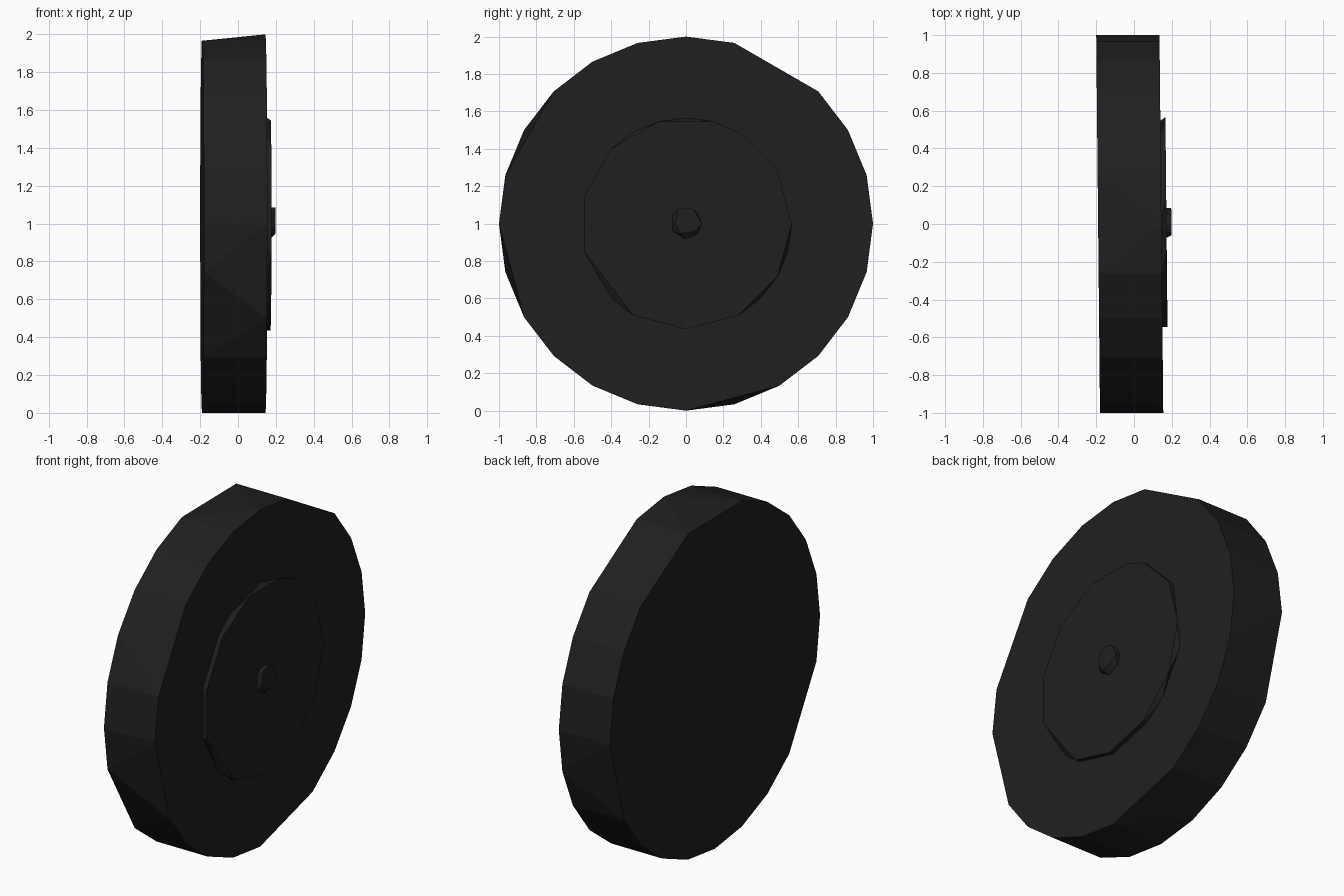
import bpy, bmesh
from math import cos, sin, radians

if "Cube" in bpy.data.objects:
    bpy.data.objects.remove(bpy.data.objects["Cube"])

dark = bpy.data.materials.new("dark_rubber")
dark.diffuse_color = (0.014, 0.014, 0.014, 1)
dark.use_nodes = True
dark.node_tree.nodes["Principled BSDF"].inputs["Base Color"].default_value = dark.diffuse_color


def ring(x, radius, steps):
    """Points on a 24-step circle about the slightly skewed x axis."""
    pts = []
    for k in steps:
        a = radians(15 * k)
        y = radius * cos(a)
        pts.append((x - 0.01 * y, y, 1 + radius * sin(a)))
    return pts


def solid(name, points):
    """Faceted closed disc spanning two rings."""
    bm = bmesh.new()
    for p in points:
        bm.verts.new(p)
    bmesh.ops.convex_hull(bm, input=bm.verts[:])
    bmesh.ops.dissolve_limit(bm, angle_limit=radians(0.2),
                             verts=bm.verts[:], edges=bm.edges[:])
    bmesh.ops.recalc_face_normals(bm, faces=bm.faces[:])
    mesh = bpy.data.meshes.new(name)
    bm.to_mesh(mesh)
    bm.free()
    mesh.materials.append(dark)
    obj = bpy.data.objects.new(name, mesh)
    bpy.context.collection.objects.link(obj)


def skip(*missing):
    return [k for k in range(24) if k not in missing]


# Tyre: 24-sided rings with a few corners collapsed
solid("tyre", ring(-0.19, 1.0, skip(4, 6, 14, 23)) +
      ring(0.145, 1.0, skip(4, 10, 13, 19)))

# Raised hub plate, sunk slightly into the tyre face
solid("hub_plate",
      ring(0.142, 0.565, [2, 4, 6, 8, 9, 11, 13, 15, 16, 18, 20, 21, 23]) +
      ring(0.172, 0.565, [0, 2, 4, 5, 7, 9, 11, 13, 16, 18, 20, 22]))

# Small axle cap
solid("axle_cap",
      ring(0.168, 0.085, [0, 3, 6, 8, 10, 14, 18, 21]) +
      ring(0.198, 0.085, [0, 4, 6, 8]) + ring(0.198, 0.06, [12, 16, 21]))
